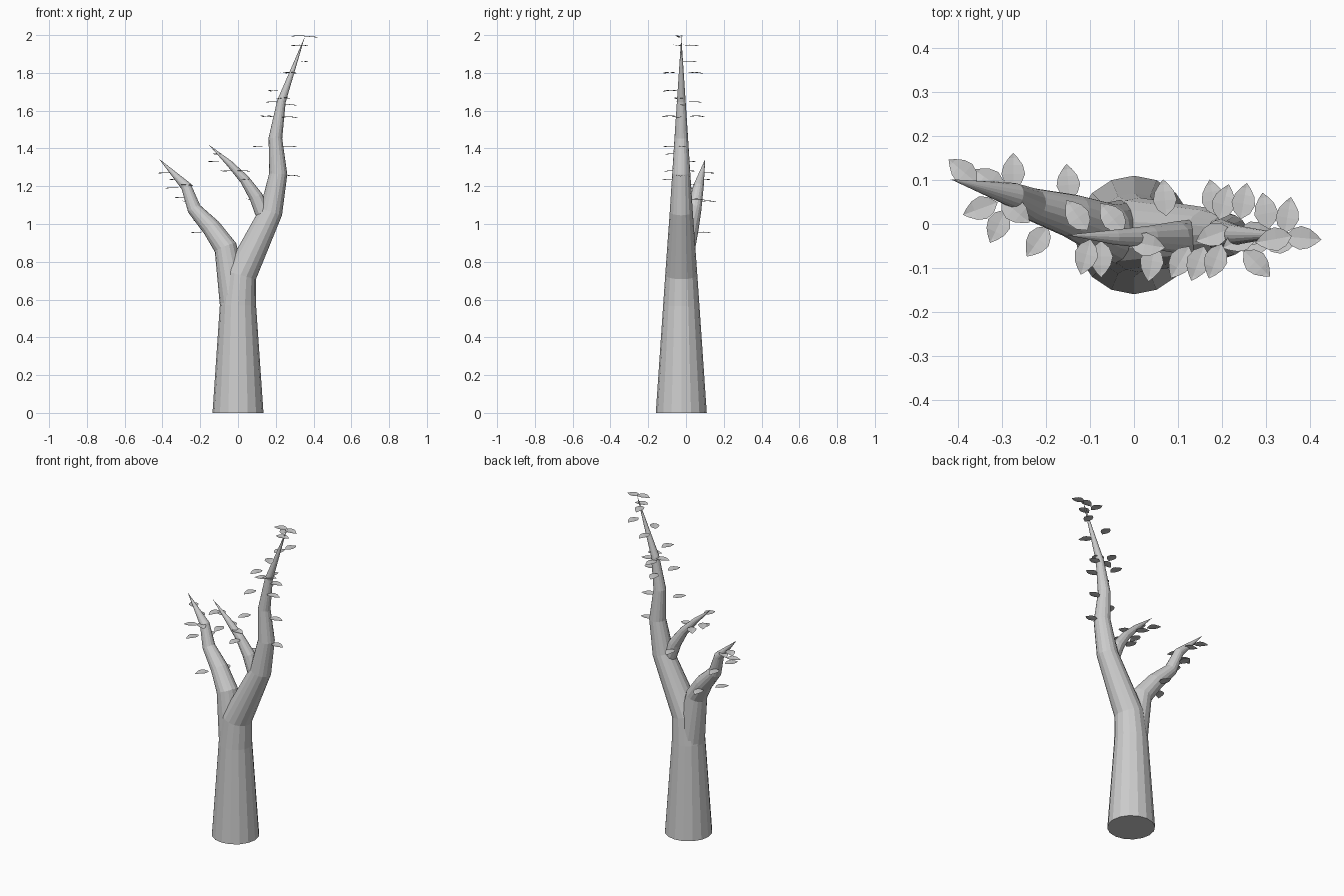
import bpy, bmesh, math
from mathutils import Vector, Matrix


def finish(bm, name):
    mesh = bpy.data.meshes.new(name)
    bm.to_mesh(mesh)
    bm.free()
    ob = bpy.data.objects.new(name, mesh)
    bpy.context.collection.objects.link(ob)
    return ob


def limb(name, path, sides):
    """Tapered tube along (x, y, z, radius) stations, pointed at the last one."""
    bm = bmesh.new()
    pts = [Vector(p[:3]) for p in path]
    rings = []
    for i, p in enumerate(pts[:-1]):
        d = (pts[i + 1] - p).normalized()
        if i > 0:
            d = (d + (p - pts[i - 1]).normalized()).normalized()
        v = Vector((0, 1, 0))
        v = (v - d * v.dot(d)).normalized()
        u = v.cross(d)
        r = path[i][3]
        rings.append([bm.verts.new(p + r * (u * math.cos(a) + v * math.sin(a)))
                      for a in (2 * math.pi * k / sides for k in range(sides))])
    tip = bm.verts.new(pts[-1])
    for a, b in zip(rings, rings[1:]):
        for k in range(sides):
            n = (k + 1) % sides
            bm.faces.new((a[k], a[n], b[n], b[k]))
    for k in range(sides):
        bm.faces.new((rings[-1][k], rings[-1][(k + 1) % sides], tip))
    bm.faces.new(rings[0][::-1])
    bmesh.ops.recalc_face_normals(bm, faces=bm.faces)
    return finish(bm, name)


# Trunk with the tall right limb, then the two side branches
limb("trunk", [(0, -.025, 0, .135), (0, -.025, .57, .096), (.013, -.025, .73, .085),
               (.175, -.025, 1.065, .061), (.213, -.025, 1.265, .048),
               (.198, -.025, 1.455, .036), (.23, -.025, 1.65, .023),
               (.355, -.025, 1.995, 0)], 16)
limb("left_branch", [(-.012, -.025, .57, .084), (-.066, -.012, .875, .061),
                     (-.14, .018, .98, .05), (-.232, .045, 1.08, .037),
                     (-.275, .066, 1.2, .028), (-.418, .102, 1.345, 0)], 16)
limb("middle_branch", [(.13, -.03, 1.06, .04), (.095, -.03, 1.145, .036),
                       (.035, -.03, 1.235, .026), (-.045, -.03, 1.32, .017),
                       (-.155, -.025, 1.42, 0)], 12)

# Leaf: a folded blade, (position along, half width, droop) per station
BLADE = [(-.042, 0, 0), (-.026, .019, .003), (-.006, .027, .004),
         (.014, .022, .003), (.03, .011, .0), (.042, 0, -.003)]


def leaves(name, places):
    """Leaves at (centre x, y, z, heading in degrees), lying nearly flat."""
    bm = bmesh.new()
    for x, y, z, ang in places:
        m = Matrix.Translation((x, y, z)) @ Matrix.Rotation(math.radians(ang), 4, 'Z')
        mid = [bm.verts.new(m @ Vector((t, 0, h - .003 * (w > 0)))) for t, w, h in BLADE]
        for s in (1, -1):
            side = [bm.verts.new(m @ Vector((t, s * w, h))) for t, w, h in BLADE[1:-1]]
            edge = [mid[0]] + side + [mid[-1]]
            for i in range(len(mid) - 1):
                f = []
                for v in (mid[i], mid[i + 1], edge[i + 1], edge[i]):
                    if v not in f:
                        f.append(v)
                bm.faces.new(f if s > 0 else f[::-1])
    return finish(bm, name)


leaves("trunk_leaves", [
    (.385, -.032, 1.99, -5), (.318, -.035, 1.995, 190), (.35, .02, 1.86, 80),
    (.30, .03, 1.945, 100), (.28, -.09, 1.80, -45), (.25, .052, 1.80, 80),
    (.24, -.037, 1.665, 205), (.205, .05, 1.645, 75), (.18, .06, 1.57, 100),
    (.185, -.085, 1.705, -110), (.145, -.09, 1.57, -110), (.18, -.025, 1.645, 200),
    (.275, -.045, 1.565, 5), (.275, -.02, 1.63, 10), (.275, -.02, 1.41, 10),
    (.29, -.03, 1.255, 0), (.105, -.087, 1.41, 240), (.335, -.04, 1.945, 10)])
leaves("left_leaves", [
    (-.39, .12, 1.27, 140), (-.33, .10, 1.235, 145), (-.275, .12, 1.12, 90),
    (-.27, .03, 1.205, -40), (-.35, .035, 1.19, 200), (-.31, -.005, 1.14, -115),
    (-.15, .095, .955, 95), (-.22, -.04, .955, -125), (-.195, .035, 1.02, 170)])
leaves("middle_leaves", [
    (-.13, .02, 1.33, 125), (-.05, .015, 1.28, 130), (-.075, -.08, 1.28, -90),
    (-.11, -.075, 1.37, -105), (.03, -.047, 1.28, -10), (.04, -.09, 1.235, -100),
    (.07, .06, 1.13, 95)])
